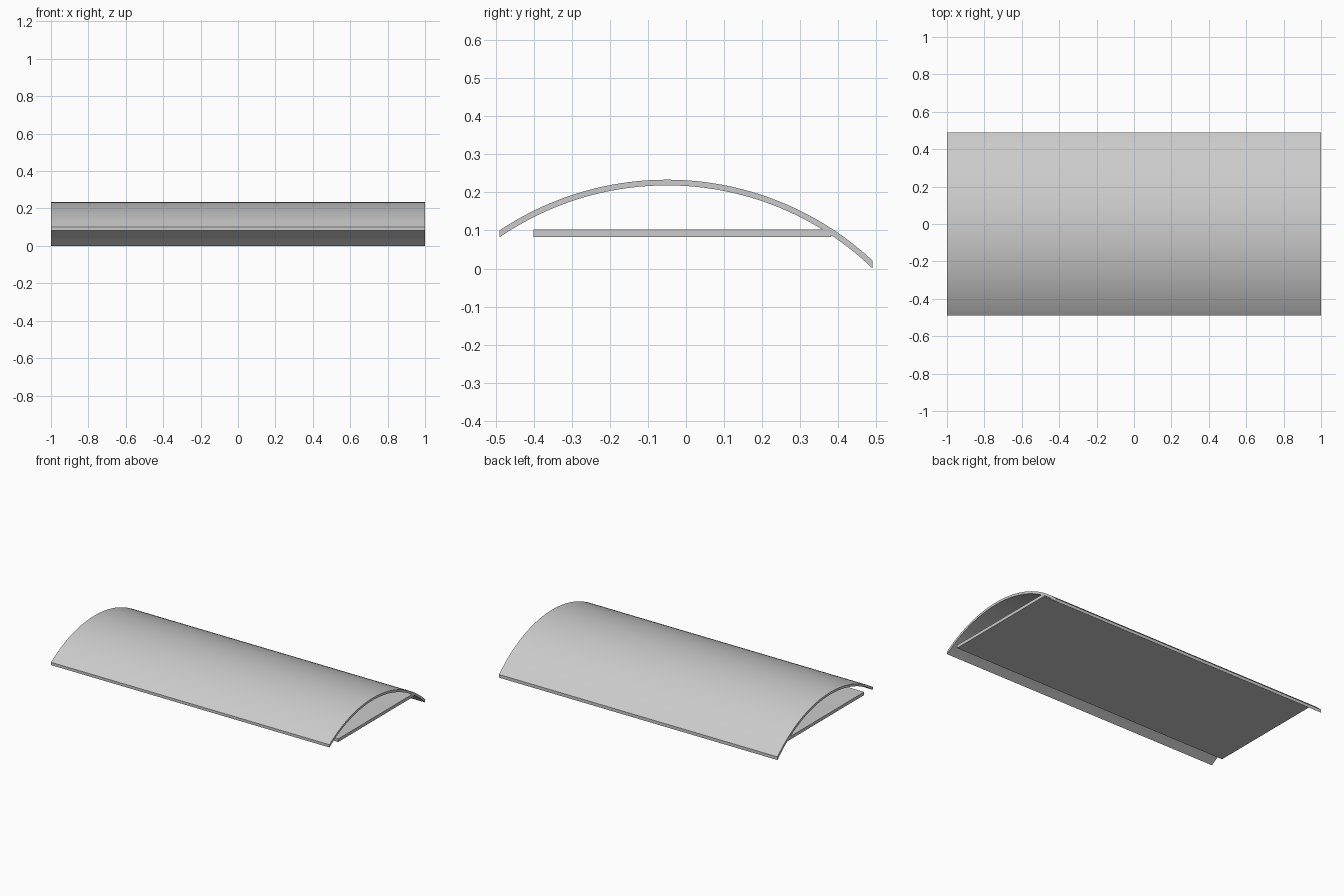
import bpy, bmesh, math

if "Cube" in bpy.data.objects:
    bpy.data.objects.remove(bpy.data.objects["Cube"])

def extrude_x(name, loop, half):
    """Extrude a closed (y, z) outline along x from -half to +half."""
    bm = bmesh.new()
    a = [bm.verts.new((-half, y, z)) for y, z in loop]
    b = [bm.verts.new((half, y, z)) for y, z in loop]
    n = len(loop)
    for i in range(n):
        j = (i + 1) % n
        bm.faces.new((a[i], a[j], b[j], b[i]))
    # end caps as quad strips between upper and lower curves
    for i in range(n // 2 - 1):
        for v in (a, b):
            bm.faces.new((v[i], v[i + 1], v[n - 2 - i], v[n - 1 - i]))
    bmesh.ops.recalc_face_normals(bm, faces=bm.faces)
    me = bpy.data.meshes.new(name)
    bm.to_mesh(me)
    bm.free()
    ob = bpy.data.objects.new(name, me)
    bpy.context.collection.objects.link(ob)
    return ob

# curved roof shell: circular arc with vertical-cut long edges
CY, CZ, R, T, SEG = -0.05, -0.558, 0.792, 0.015, 40
ys = [-0.49 + 0.98 * i / SEG for i in range(SEG + 1)]
arc = lambda y, r: (y, CZ + math.sqrt(r * r - (y - CY) ** 2))
outline = [arc(y, R) for y in ys] + [arc(y, R - T) for y in reversed(ys)]
shell = extrude_x("curved_shell", outline, 1.0)
bpy.context.view_layer.objects.active = shell
shell.select_set(True)
bpy.ops.object.shade_smooth_by_angle(angle=math.radians(30))

# flat board under the shell
board = extrude_x("flat_board", [(-0.4, 0.103), (0.38, 0.103), (0.38, 0.083), (-0.4, 0.083)], 1.0)

# rest on z = 0
low = min(v.co.z for v in shell.data.vertices)
for ob in (shell, board):
    for v in ob.data.vertices:
        v.co.z -= low
